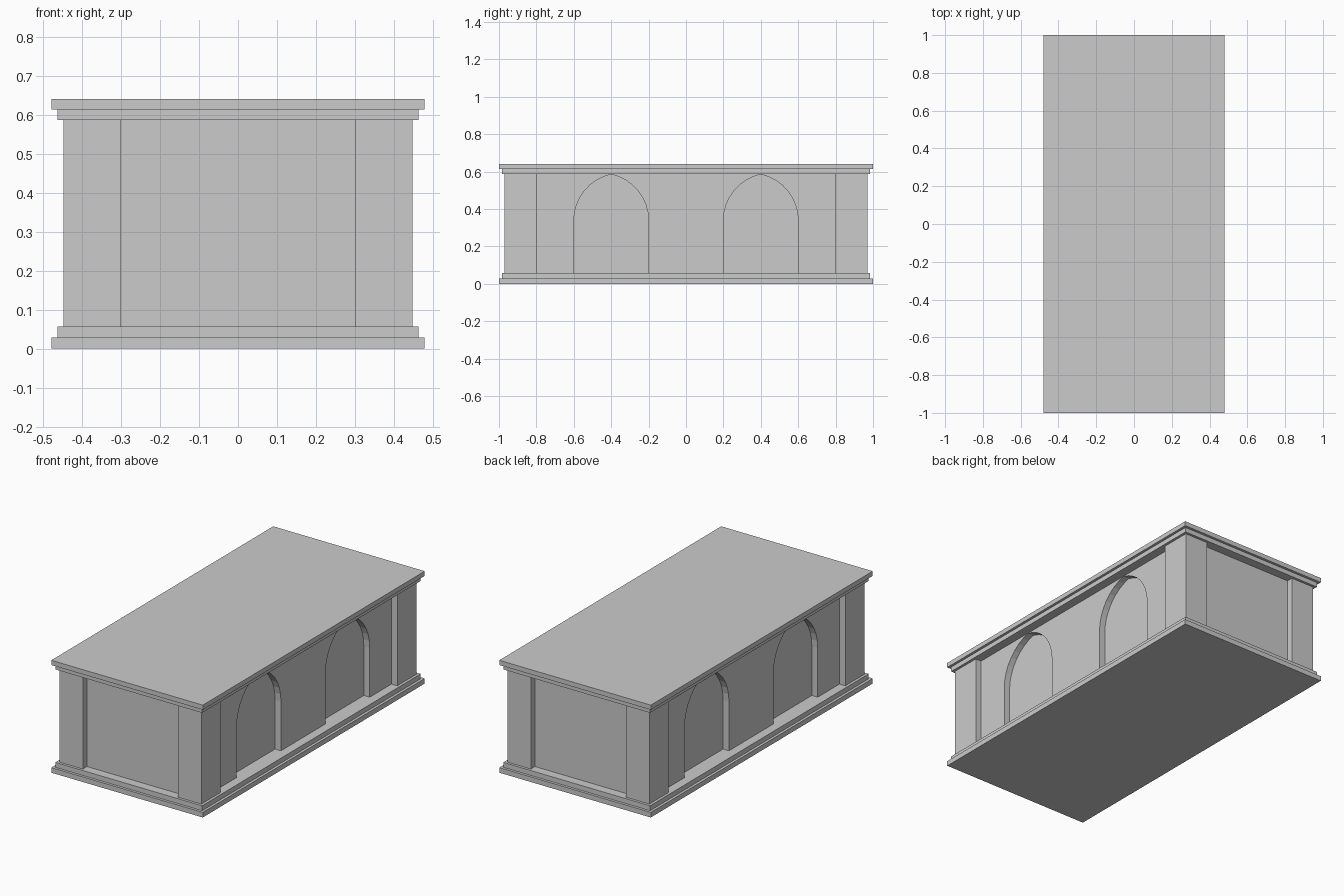
import bpy, bmesh, math
from mathutils import Vector

if "Cube" in bpy.data.objects:
    bpy.data.objects.remove(bpy.data.objects["Cube"], do_unlink=True)

stone = bpy.data.materials.new("grey_stone")
stone.use_nodes = True
stone.diffuse_color = (0.6, 0.6, 0.6, 1)
stone.node_tree.nodes["Principled BSDF"].inputs["Base Color"].default_value = (0.6, 0.6, 0.6, 1)

# Main dimensions
FLOOR, CEILING = 0.057, 0.587
PILLAR_X, PILLAR_Y = 0.448, 0.97
STEP = 0.037                       # depth of each recess
WALL_X = PILLAR_X - STEP
CORE_X, CORE_Y = WALL_X - STEP, PILLAR_Y - STEP


def finish(name, bm):
    bmesh.ops.recalc_face_normals(bm, faces=bm.faces)
    mesh = bpy.data.meshes.new(name)
    bm.to_mesh(mesh)
    bm.free()
    mesh.materials.append(stone)
    obj = bpy.data.objects.new(name, mesh)
    bpy.context.collection.objects.link(obj)
    return obj


def box(name, x0, x1, y0, y1, z0, z1):
    bm = bmesh.new()
    bmesh.ops.create_cube(bm, size=1)
    for v in bm.verts:
        v.co = Vector((x1 if v.co.x > 0 else x0,
                       y1 if v.co.y > 0 else y0,
                       z1 if v.co.z > 0 else z0))
    return finish(name, bm)


def slab(name, x, y, z0, z1):
    return box(name, -x, x, -y, y, z0, z1)


def pointed_arch(centre, half=0.2, spring=0.337, rise=0.249, steps=8):
    """Outline of a pointed arch from its lower -y corner to its lower +y corner."""
    radius = (half ** 2 + rise ** 2) / (2 * half)
    sweep = math.atan2(rise, radius - half)
    left = [(-half + radius * (1 - math.cos(sweep * i / steps)),
             spring + radius * math.sin(sweep * i / steps)) for i in range(steps + 1)]
    right = [(-y, z) for y, z in reversed(left[:-1])]
    pts = [(-half, FLOOR)] + left + right + [(half, FLOOR)]
    return [(centre + y, z) for y, z in pts]


def arched_wall(name, side):
    end = 0.85
    outline = [(-end, FLOOR)] + pointed_arch(-0.4) + pointed_arch(0.4)
    outline += [(end, FLOOR), (end, CEILING + 0.01), (-end, CEILING + 0.01)]
    bm = bmesh.new()
    face = bm.faces.new([bm.verts.new((side * (CORE_X - 0.005), y, z)) for y, z in outline])
    new = bmesh.ops.extrude_face_region(bm, geom=[face])["geom"]
    bmesh.ops.translate(bm, vec=(side * (STEP + 0.005), 0, 0),
                        verts=[g for g in new if isinstance(g, bmesh.types.BMVert)])
    return finish(name, bm)


# Stepped plinth and cornice
slab("plinth_lower", 0.478, 1.0, 0, 0.029)
slab("plinth_upper", 0.463, 0.985, 0.029, FLOOR)
slab("cornice_lower", 0.463, 0.985, CEILING, 0.614)
slab("cornice_upper", 0.478, 1.0, 0.614, 0.641)

# Inner block: niche backs and recessed end panels
slab("inner_block", CORE_X, CORE_Y, FLOOR, CEILING)

# Side walls with two pointed niches each, and the corner pillars
for sx, x_name in ((1, "left"), (-1, "right")):
    arched_wall(x_name + "_arched_wall", sx)
    for sy, y_name in ((-1, "front"), (1, "back")):
        xs = sorted((sx * 0.3, sx * PILLAR_X))
        ys = sorted((sy * 0.796, sy * PILLAR_Y))
        box(y_name + "_" + x_name + "_pillar", *xs, *ys, FLOOR, CEILING)
